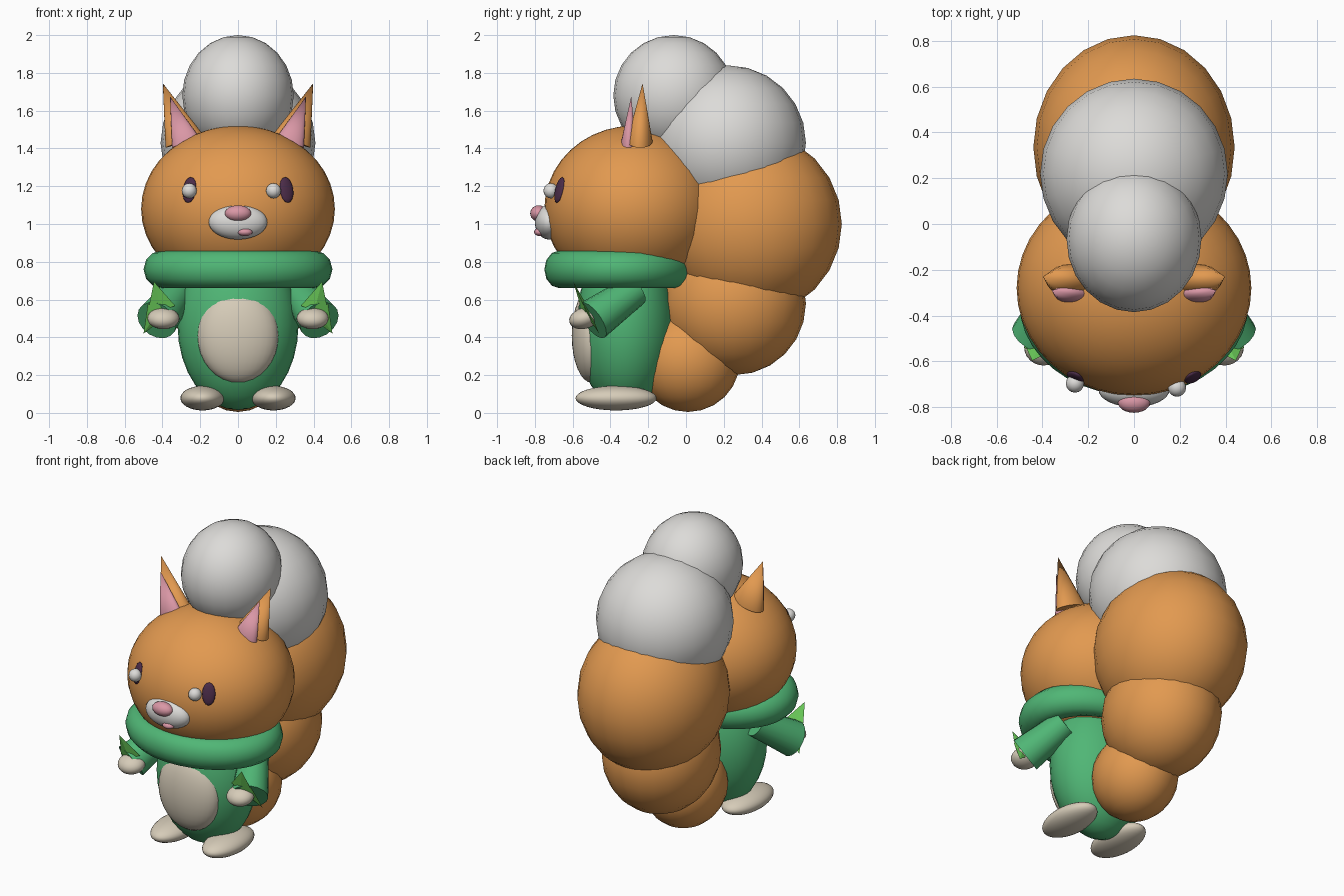
import bpy
import math
from mathutils import Matrix, Vector

if "Cube" in bpy.data.objects:
    bpy.data.objects.remove(bpy.data.objects["Cube"])


def paint(name, rgb):
    m = bpy.data.materials.new(name)
    m.diffuse_color = (*rgb, 1)
    m.use_nodes = True
    m.node_tree.nodes["Principled BSDF"].inputs["Base Color"].default_value = m.diffuse_color
    return m


orange = paint("orange fur", (0.76, 0.32, 0.08))
white = paint("soft white", (0.72, 0.71, 0.69))
green = paint("knit green", (0.08, 0.47, 0.18))
leaf_green = paint("leaf green", (0.16, 0.66, 0.11))
beige = paint("beige", (0.67, 0.60, 0.48))
pink = paint("pink", (0.70, 0.31, 0.38))
plum = paint("dark plum", (0.07, 0.025, 0.065))


def finish(name, mat, angle=60):
    ob = bpy.context.object
    ob.name = name
    ob.data.materials.append(mat)
    bpy.ops.object.transform_apply(location=False, rotation=True, scale=True)
    if angle:
        bpy.ops.object.shade_smooth_by_angle(angle=math.radians(angle))
    return ob


def ball(name, mat, loc, size, rot=(0, 0, 0), seg=32):
    bpy.ops.mesh.primitive_uv_sphere_add(segments=seg, ring_count=seg // 2,
                                         radius=1, location=loc, rotation=rot)
    bpy.context.object.scale = size
    return finish(name, mat)


def cone(name, mat, base, tip, r1, r2=0.0, flat=1.0, sides=16, angle=60):
    """Cone from base to tip; flat squashes it front to back."""
    base, tip = Vector(base), Vector(tip)
    z = (tip - base).normalized()
    x = (Vector((1, 0, 0)) - z * z.x).normalized()
    y = z.cross(x)
    rot = Matrix((x, y, z)).transposed().to_euler()
    bpy.ops.mesh.primitive_cone_add(vertices=sides, radius1=r1, radius2=r2,
                                    depth=(tip - base).length,
                                    location=(base + tip) / 2, rotation=rot)
    bpy.context.object.scale = (1, flat, 1)
    return finish(name, mat, angle)


# Head and face
ball("head", orange, (0, -0.28, 1.08), (0.513, 0.47, 0.44), seg=40)
ball("muzzle", white, (0, -0.725, 1.01), (0.155, 0.075, 0.092))
ball("nose", pink, (0, -0.78, 1.056), (0.07, 0.045, 0.043), seg=24)
ball("tongue", pink, (0.037, -0.775, 0.957), (0.04, 0.03, 0.021), seg=16)
ball("eye_glint_left", white, (-0.258, -0.697, 1.176), (0.04,) * 3, seg=16)
ball("eye_glint_right", white, (0.188, -0.715, 1.176), (0.04,) * 3, seg=16)

# Body
ball("body", green, (0, -0.32, 0.465), (0.32, 0.26, 0.45))
ball("belly", beige, (0, -0.5, 0.41), (0.215, 0.105, 0.25))

# Scarf ring
bpy.ops.mesh.primitive_torus_add(major_segments=40, minor_segments=12,
                                 major_radius=0.4, minor_radius=0.1,
                                 location=(0, -0.35, 0.76))
bpy.context.object.scale = (1, 0.8, 1)
finish("scarf", green)

# Paired parts
for s, side in ((-1, "left"), (1, "right")):
    ball("eye_" + side, plum, (s * 0.257, -0.67, 1.18), (0.04, 0.016, 0.07),
         rot=(math.radians(-14), 0, s * math.radians(28)), seg=16)
    cone("ear_" + side, orange, (s * 0.285, -0.245, 1.44),
         (s * 0.398, -0.23, 1.745), 0.105, flat=0.65, sides=20)
    cone("inner_ear_" + side, pink, (s * 0.275, -0.305, 1.43),
         (s * 0.36, -0.29, 1.675), 0.078, flat=0.5, sides=20)
    cone("sleeve_" + side, green, (s * 0.31, -0.27, 0.65),
         (s * 0.43, -0.495, 0.49), 0.085, 0.112, sides=16)
    ball("hand_" + side, beige, (s * 0.395, -0.54, 0.5), (0.085, 0.08, 0.055),
         rot=(math.radians(15), 0, 0), seg=24)
    # leaf blade: long upper point and a short lower point
    cone("leaf_" + side, leaf_green, (s * 0.405, -0.535, 0.55),
         (s * 0.445, -0.597, 0.695), 0.075, flat=0.25, sides=4, angle=0)
    cone("leaf_tip_" + side, leaf_green, (s * 0.42, -0.53, 0.55),
         (s * 0.5, -0.46, 0.42), 0.065, flat=0.25, sides=4, angle=0)
    ball("foot_" + side, beige, (s * 0.188, -0.37, 0.078),
         (0.117, 0.215, 0.065))

# Tail: stacked puffs from the ground up over the head
tail = (
    ("tail_base", orange, (0, 0.01, 0.275), (0.25, 0.275, 0.27)),
    ("tail_lower", orange, (0, 0.255, 0.58), (0.345, 0.38, 0.38)),
    ("tail_middle", orange, (0, 0.335, 1.0), (0.44, 0.49, 0.49)),
    ("tail_upper", white, (0, 0.22, 1.43), (0.41, 0.415, 0.41)),
    ("tail_tip", white, (0, -0.065, 1.68), (0.295, 0.32, 0.32)),
)
for name, mat, loc, size in tail:
    ball(name, mat, loc, size, seg=24)
